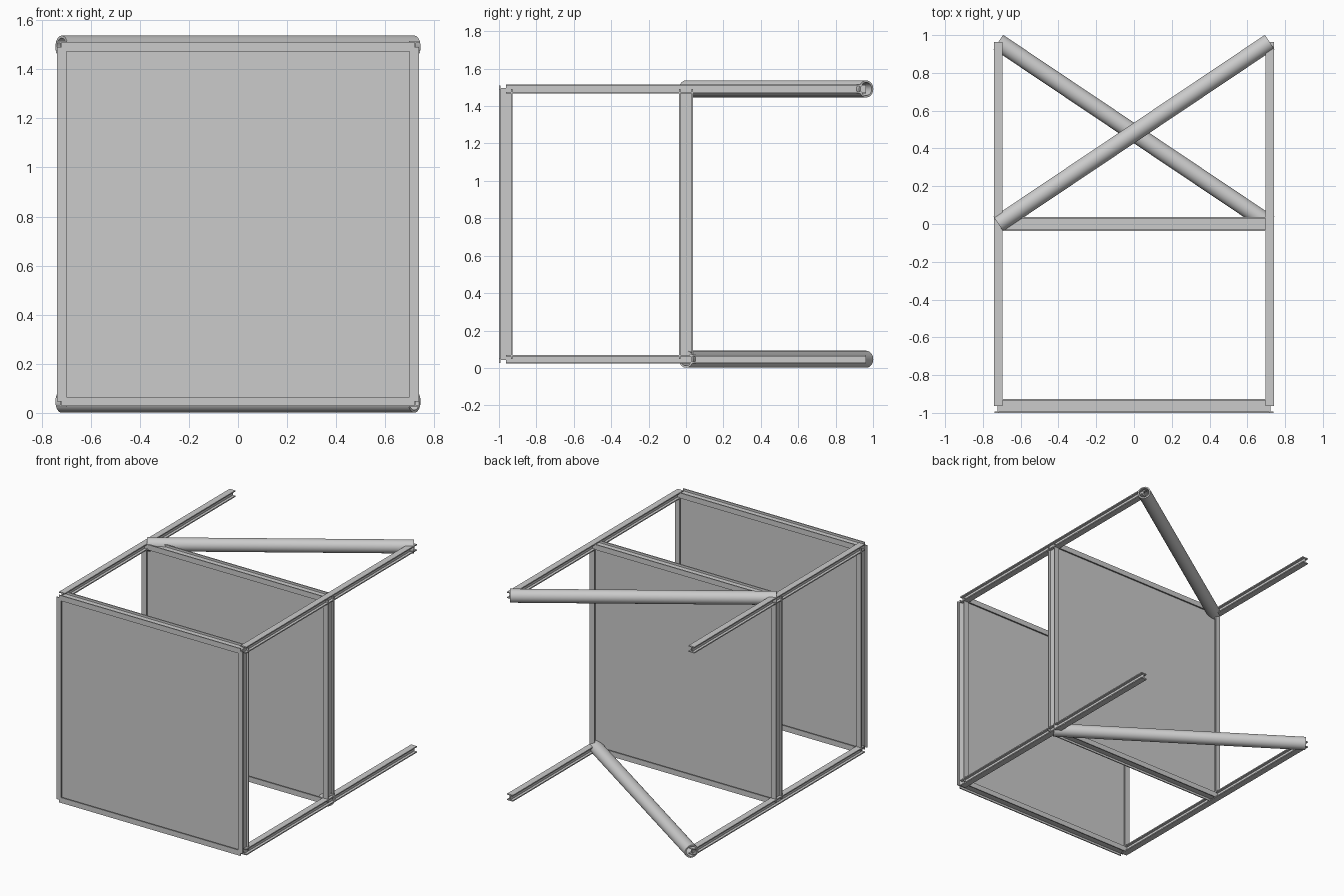
import bpy, bmesh
from mathutils import Vector, Matrix

if "Cube" in bpy.data.objects:
    bpy.data.objects.remove(bpy.data.objects["Cube"])

X, Y = 0.7185, 0.9635          # beam centre lines
Z0, Z1 = 0.0465, 1.4915


def place(bm, name, start, side, up, axis):
    """Local x, y, z of the mesh become side, up, axis, starting at start."""
    m = Matrix((side, up, axis)).transposed().to_4x4()
    m.translation = start
    bm.transform(m)
    bmesh.ops.recalc_face_normals(bm, faces=bm.faces)
    me = bpy.data.meshes.new(name)
    bm.to_mesh(me)
    bm.free()
    ob = bpy.data.objects.new(name, me)
    bpy.context.collection.objects.link(ob)
    return ob


def i_beam(name, a, b, up, width, height, t=0.008):
    """I-section from a to b; flanges face along up."""
    a, b, up = Vector(a), Vector(b), Vector(up)
    axis = (b - a).normalized()
    w, h, k = width / 2, height / 2, t / 2
    half = [(-w, -h), (w, -h), (w, -h + t), (k, -h + t), (k, h - t), (w, h - t)]
    pts = half + [(-x, -y) for x, y in half]
    bm = bmesh.new()
    face = bm.faces.new([bm.verts.new((x, y, 0)) for x, y in pts])
    ext = bmesh.ops.extrude_face_region(bm, geom=[face], use_keep_orig=True)
    top = [v for v in ext["geom"] if isinstance(v, bmesh.types.BMVert)]
    bmesh.ops.translate(bm, verts=top, vec=(0, 0, (b - a).length))
    return place(bm, name, a, up.cross(axis), up, axis)


def tube(name, a, b, r=0.0455, inner=0.035, n=32):
    """Hollow round brace from a to b."""
    a, b = Vector(a), Vector(b)
    axis, up = (b - a).normalized(), Vector((0, 0, 1))
    length = (b - a).length
    bm = bmesh.new()
    ring = [bm.verts.new(p) for p in ((r, 0, 0), (r, 0, length), (inner, 0, length), (inner, 0, 0))]
    edges = [bm.edges.new((ring[i], ring[(i + 1) % 4])) for i in range(4)]
    bmesh.ops.spin(bm, geom=ring + edges, cent=(0, 0, 0), axis=(0, 0, 1),
                   angle=6.283185307, steps=n, use_merge=True)
    bmesh.ops.remove_doubles(bm, verts=bm.verts, dist=1e-5)
    ob = place(bm, name, a, up.cross(axis), up, axis)
    bpy.ops.object.select_all(action='DESELECT')
    ob.select_set(True)
    bpy.context.view_layer.objects.active = ob
    bpy.ops.object.shade_smooth_by_angle()
    return ob


def plate(name, y):
    """Thin sheet filling a frame."""
    bpy.ops.mesh.primitive_cube_add(size=1, location=(0, y, (Z0 + Z1) / 2))
    ob = bpy.context.object
    ob.name = name
    ob.scale = (2 * X, 0.01, Z1 - Z0)


# Long rails at the four corners
for level, z in (("lower", Z0), ("upper", Z1)):
    for side, s in (("left", -1), ("right", 1)):
        i_beam(f"{level}_{side}_rail", (s * X, -Y, z), (s * X, Y, z), (0, 0, 1), 0.045, 0.046)

# Two upright frames, each filled with a sheet
for label, y in (("front", -Y), ("middle", 0)):
    for side, s in (("left", -1), ("right", 1)):
        i_beam(f"{label}_{side}_post", (s * X, y, Z0), (s * X, y, Z1), (0, 1, 0), 0.038, 0.073)
    for level, z in (("lower", Z0), ("upper", Z1)):
        i_beam(f"{label}_{level}_crossbar", (-X, y, z), (X, y, z), (0, 1, 0), 0.038, 0.073)
    plate(f"{label}_panel", y)

# Diagonal tube braces at the rear
tube("upper_brace", (-X, 0, Z1), (X, Y, Z1))
tube("lower_brace", (X, 0, Z0), (-X, Y, Z0))
